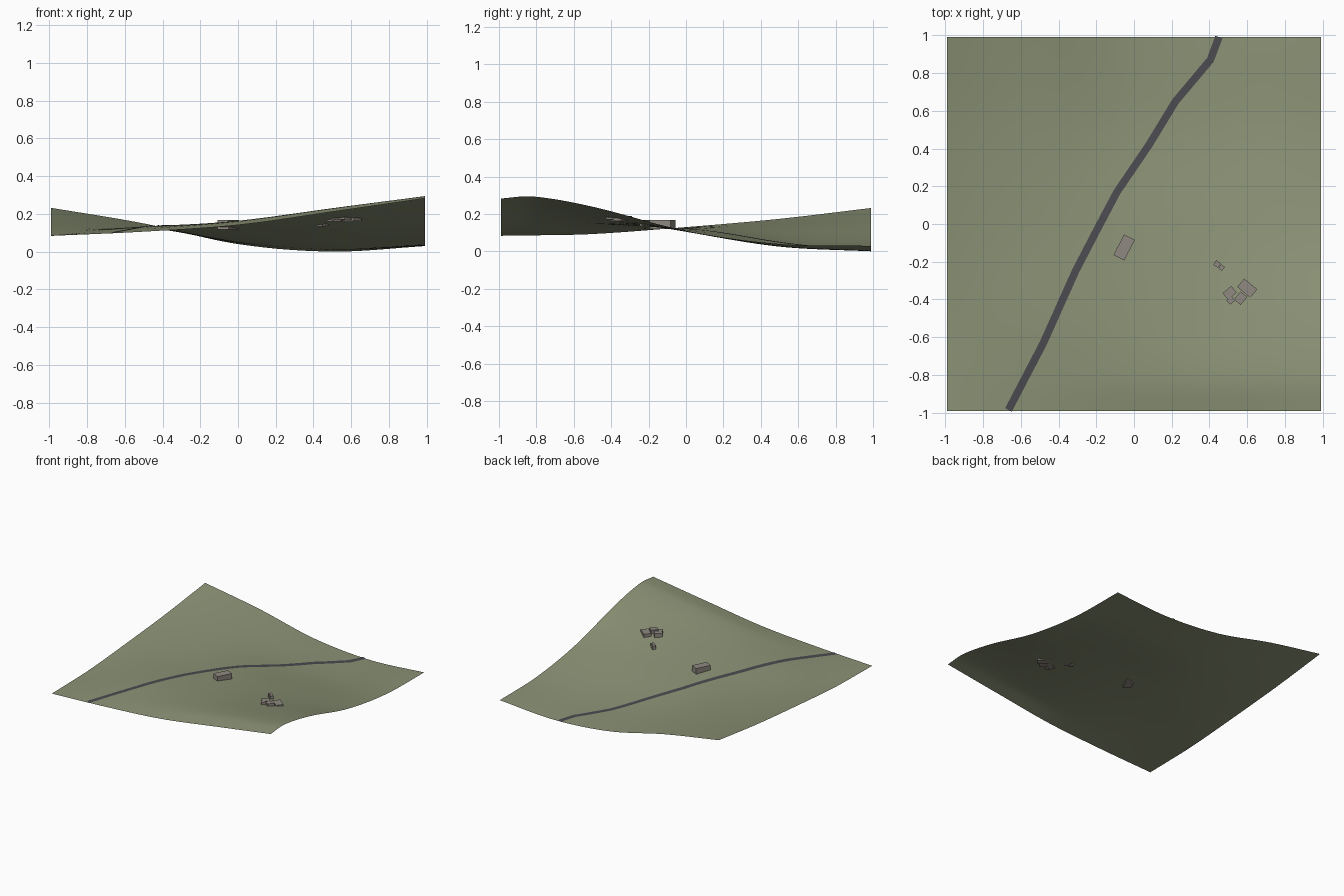
import bpy, bmesh, math
from mathutils import Vector, Matrix

if "Cube" in bpy.data.objects:
    bpy.data.objects.remove(bpy.data.objects["Cube"])

# terrain control heights: rows along y, columns along x
XS = [-1, -.5, 0, .5, 1]
YS = [-1, -.82, -.5, 0, .5, 1]
HS = [[.083, .105, .14, .21, .283],
      [.085, .12, .163, .23, .295],
      [.092, .133, .155, .19, .24],
      [.13, .125, .115, .105, .11],
      [.175, .13, .058, .026, .04],
      [.235, .15, .04, .0, .03]]


def smooth(xs, vs, x):
    """Cubic interpolation through unevenly spaced points."""
    n = len(xs)
    i = 0
    while i < n - 2 and x > xs[i + 1]:
        i += 1

    def tangent(k):
        a, b = max(k - 1, 0), min(k + 1, n - 1)
        return (vs[b] - vs[a]) / (xs[b] - xs[a])
    d = xs[i + 1] - xs[i]
    t = (x - xs[i]) / d
    return ((2*t**3 - 3*t*t + 1) * vs[i] + (t**3 - 2*t*t + t) * d * tangent(i)
            + (3*t*t - 2*t**3) * vs[i + 1] + (t**3 - t*t) * d * tangent(i + 1))


def height(x, y):
    return max(0, smooth(YS, [smooth(XS, row, x) for row in HS], y))


def material(name, rgb):
    m = bpy.data.materials.new(name)
    m.diffuse_color = (*rgb, 1)
    m.use_nodes = True
    m.node_tree.nodes["Principled BSDF"].inputs["Base Color"].default_value = m.diffuse_color
    return m


def add(name, bm, mat, is_smooth=False):
    me = bpy.data.meshes.new(name)
    for f in bm.faces:
        f.smooth = is_smooth
    bm.to_mesh(me)
    bm.free()
    me.materials.append(mat)
    ob = bpy.data.objects.new(name, me)
    bpy.context.collection.objects.link(ob)
    return ob


grass = material("grass", (.26, .29, .18))
asphalt = material("asphalt", (.07, .07, .08))
walls = material("walls", (.28, .25, .22))

# ground sheet
bm = bmesh.new()
bmesh.ops.create_grid(bm, x_segments=48, y_segments=48, size=.99)
for v in bm.verts:
    v.co.z = height(v.co.x, v.co.y)
add("terrain", bm, grass, True)

# road ribbon draped over the ground
PATH = [(-.665, -.985), (-.48, -.63), (-.31, -.25), (-.18, 0), (-.09, .17),
        (.08, .42), (.22, .65), (.405, .87), (.45, .99)]
pts = []
for a, b in zip(PATH, PATH[1:]):
    pts += [Vector(a).lerp(Vector(b), k / 6) for k in range(6)]
pts.append(Vector(PATH[-1]))
bm = bmesh.new()
prev = None
for i, p in enumerate(pts):
    d = (pts[min(i + 1, len(pts) - 1)] - pts[max(i - 1, 0)]).normalized()
    side = Vector((-d.y, d.x)) * .02
    pair = [bm.verts.new((q.x, q.y, height(q.x, q.y) + .003)) for q in (p + side, p - side)]
    if prev:
        bm.faces.new((prev[0], prev[1], pair[1], pair[0]))
    prev = pair
add("road", bm, asphalt)

# flat-roofed buildings: x, y, length, width, angle, roof height
BUILDINGS = [(-.052, -.124, .122, .064, 63, .168),
             (.60, -.34, .09, .058, -40, .188),
             (.507, -.365, .06, .045, 40, .196),
             (.513, -.405, .034, .03, 40, .198),
             (.565, -.393, .055, .046, 50, .200),
             (.440, -.212, .03, .028, -35, .168),
             (.464, -.231, .026, .024, 50, .168)]
for n, (x, y, l, w, ang, top) in enumerate(BUILDINGS):
    base = height(x, y) - .008
    top = max(top, base + .026)
    bm = bmesh.new()
    bmesh.ops.create_cube(bm, size=1, matrix=Matrix.Translation((x, y, (base + top) / 2))
                          @ Matrix.Rotation(math.radians(ang), 4, 'Z')
                          @ Matrix.Diagonal((l, w, top - base, 1)))
    add(f"building_{n + 1}", bm, walls)
